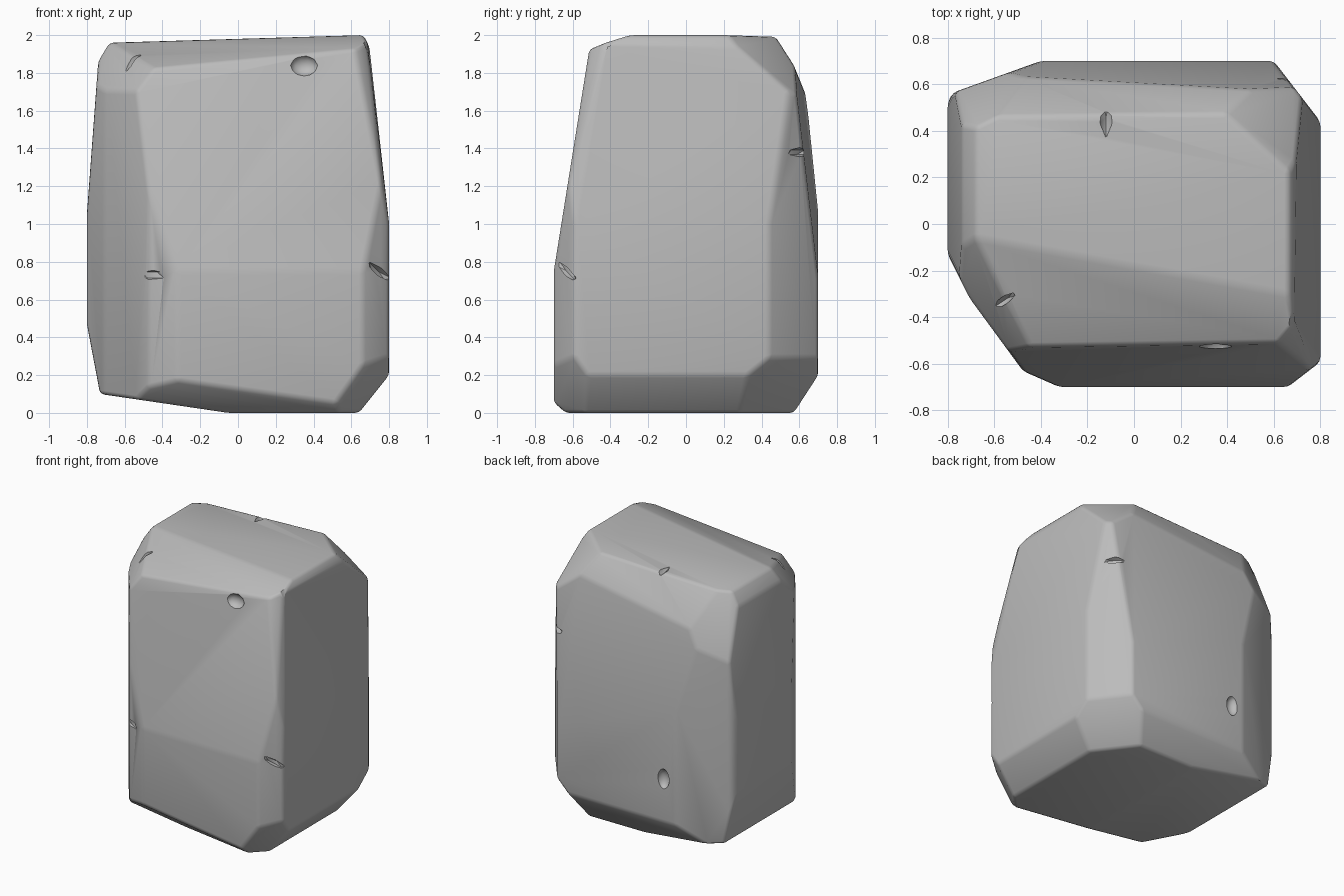
import bpy, bmesh, math
from mathutils import Vector, Matrix

cube = bpy.data.objects.get("Cube")
if cube:
    bpy.data.objects.remove(cube, do_unlink=True)

# Stone colour
stone = bpy.data.materials.new("grey_stone")
stone.use_nodes = True
grey = (0.5, 0.5, 0.5, 1)
stone.diffuse_color = grey
stone.node_tree.nodes["Principled BSDF"].inputs["Base Color"].default_value = grey


def new_object(name, bm):
    mesh = bpy.data.meshes.new(name)
    bm.to_mesh(mesh)
    bm.free()
    obj = bpy.data.objects.new(name, mesh)
    bpy.context.collection.objects.link(obj)
    return obj


def slice_off(bm, point, normal):
    """Cut away everything in front of a plane and cap the opening."""
    geom = bm.verts[:] + bm.edges[:] + bm.faces[:]
    cut = bmesh.ops.bisect_plane(bm, geom=geom, plane_co=point, plane_no=normal,
                                 clear_outer=True)
    edges = [e for e in cut["geom_cut"] if isinstance(e, bmesh.types.BMEdge)]
    if edges:
        bmesh.ops.contextual_create(bm, geom=edges)


# Block sides: broad tilted planes, as (point, outward normal)
side_cuts = [
    ((0, 0, 1.98), (-.03, 0, 1)),
    ((.8, 0, 1), (.9, 0, .1)),
    ((-.8, 0, 1.05), (-.81, 0, .06)),
    ((-.8, 0, .47), (-.37, 0, -.07)),
    ((-.05, 0, 0), (-.1, 0, -.68)),
    ((0, -.7, .75), (0, -1, .16)),
    ((-.5, .7, 1.1), (.04, 1, .113)),
]
# Upright edge chamfers
upright_cuts = [
    ((-.47, -.64, 0), (-.3, -.22, 0)),
    ((-.7, -.33, 0), (-.18, -.09, 0)),
    ((-.32, -.7, 0), (-.07, -.16, 0)),
    ((.66, -.7, 0), (.1, -.13, 0)),
    ((.62, -.52, 1.9), (.7, -.7, .25)),
    ((.6, .7, 0), (.26, .2, 0)),
    ((-.4, .7, 0), (-.36, 1, 0)),
    ((-.79, .54, 0), (-1, .5, 0)),
]
# Top rim and top corners
top_cuts = [
    ((-.7, -.05, 1.96), (-.09, -.33, 1)),
    ((-.6, -.27, 1.87), (-.8, -.6, .7)),
    ((.68, 0, 1.97), (1, 0, .5)),
    ((-.71, 0, 1.91), (-1, 0, .6)),
    ((0, .47, 1.98), (-.03, 1, .62)),
    ((.65, .25, 1.99), (.72, .82, 1)),
    ((-.47, .63, 1.7), (-.5, 1, .41)),
]
# Bottom rim and bottom corners
bottom_cuts = [
    ((.54, -.7, .05), (-.14, -.83, -1)),
    ((.8, 0, .2), (.2, 0, -.16)),
    ((0, .7, .2), (0, .2, -.13)),
    ((.65, -.7, .24), (.7, -.7, -.5)),
    ((.8, .45, .3), (.26, .2, -.25)),
]

bm = bmesh.new()
bmesh.ops.create_cube(bm, size=1, matrix=Matrix.Translation((0, 0, 1))
                      @ Matrix.Diagonal((1.6, 1.4, 2, 1)))
for point, normal in side_cuts + upright_cuts + top_cuts + bottom_cuts:
    slice_off(bm, Vector(point), Vector(normal).normalized())
# Merge slivers, then rebuild the clean convex skin
bmesh.ops.remove_doubles(bm, verts=bm.verts[:], dist=.03)
shell = bmesh.new()
for v in bm.verts:
    shell.verts.new(v.co)
bm.free()
hull = bmesh.ops.convex_hull(shell, input=shell.verts[:])
bmesh.ops.delete(shell, geom=[g for g in hull["geom_interior"]
                              if isinstance(g, bmesh.types.BMVert)], context="VERTS")
bmesh.ops.dissolve_limit(shell, angle_limit=math.radians(2),
                         verts=shell.verts[:], edges=shell.edges[:])
bmesh.ops.recalc_face_normals(shell, faces=shell.faces[:])
rock = new_object("rock", shell)
rock.data.materials.append(stone)

soft = rock.modifiers.new("worn_edges", "BEVEL")
soft.width = .02
soft.segments = 2
soft.limit_method = "ANGLE"
soft.angle_limit = math.radians(8)

# Chips and pits: (name, centre, long direction, half sizes)
chips = [
    ("front_pit", (.35, -.54, 1.84), (1, 0, 0), (.075, .05, .058)),
    ("back_pit", (-.3, .71, .53), (0, 0, 1), (.08, .05, .05)),
    ("front_edge_nick", (-.47, -.66, .73), (.9, -.4, 0), (.1, .05, .035)),
    ("right_edge_nick", (.75, -.64, .75), (.6, .6, -.5), (.1, .04, .025)),
    ("back_edge_nick", (.68, .6, 1.38), (.8, -.6, 0), (.1, .04, .025)),
    ("top_nick", (-.12, .46, 1.99), (0, 1, 0), (.1, .03, .04)),
    ("corner_nick", (-.56, -.33, 1.86), (.6, .4, .5), (.08, .02, .04)),
]
cutters = []
for name, centre, along, size in chips:
    bm = bmesh.new()
    bmesh.ops.create_icosphere(bm, subdivisions=2 if "pit" in name else 1, radius=1)
    turn = Vector(along).to_track_quat("X", "Z").to_matrix().to_4x4()
    bm.transform(Matrix.Translation(centre) @ turn @ Matrix.Diagonal((*size, 1)))
    cutter = new_object(name, bm)
    cutter.hide_render = True
    cutter.data.materials.append(stone)
    cut = rock.modifiers.new(name, "BOOLEAN")
    cut.operation = "DIFFERENCE"
    cut.solver = "EXACT"
    cut.object = cutter
    cutters.append(cutter)

# Bake the chips into the rock and discard the cutters
graph = bpy.context.evaluated_depsgraph_get()
carved = bpy.data.meshes.new_from_object(rock.evaluated_get(graph))
rock.modifiers.clear()
rock.data = carved
for cutter in cutters:
    bpy.data.objects.remove(cutter, do_unlink=True)

bpy.ops.object.select_all(action="DESELECT")
rock.select_set(True)
bpy.context.view_layer.objects.active = rock
bpy.ops.object.shade_smooth_by_angle(angle=math.radians(40))
